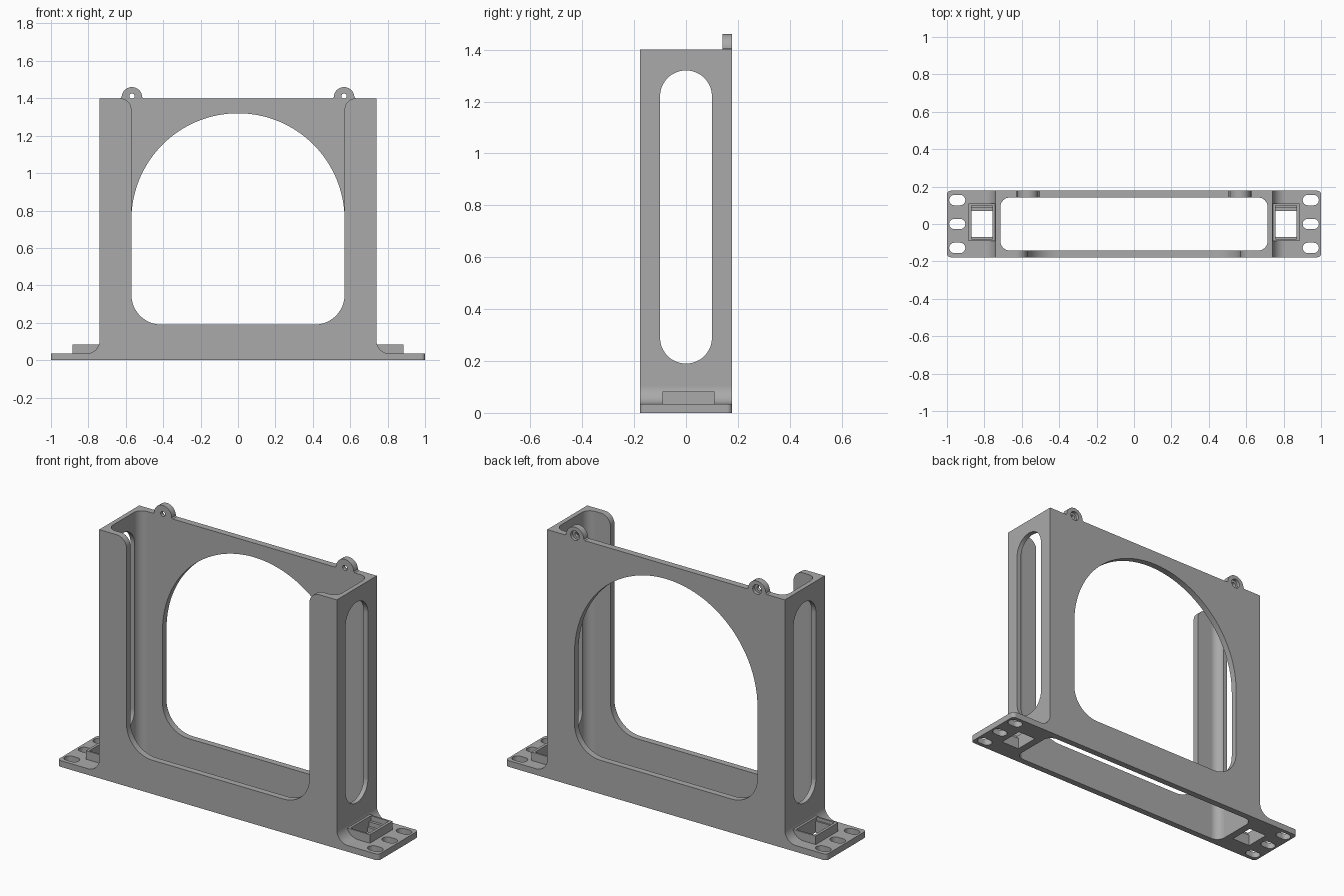
import bpy, bmesh, math

cube = bpy.data.objects.get("Cube")
if cube:
    bpy.data.objects.remove(cube, do_unlink=True)

# Single matte grey
grey = bpy.data.materials.new("mid_grey")
grey.use_nodes = True
GREY = (0.4, 0.4, 0.4, 1)
grey.diffuse_color = GREY
grey.node_tree.nodes["Principled BSDF"].inputs["Base Color"].default_value = GREY

# Main dimensions
HALF_W, HALF_D, TOP, PLATE = 0.74, 0.178, 1.40, 0.035
IN_X, IN_Y = 0.714, 0.142


def arc(cx, cy, r, a0, a1, n=12):
    """Points along a circular arc, angles in degrees."""
    angles = [math.radians(a0 + (a1 - a0) * i / n) for i in range(n + 1)]
    return [(cx + r * math.cos(a), cy + r * math.sin(a)) for a in angles]


def rounded_rect(x0, x1, y0, y1, r, n=12):
    return (arc(x1 - r, y0 + r, r, -90, 0, n) + arc(x1 - r, y1 - r, r, 0, 90, n)
            + arc(x0 + r, y1 - r, r, 90, 180, n) + arc(x0 + r, y0 + r, r, 180, 270, n))


def mirrored(half):
    """Close a right-hand half profile with its mirror image."""
    return half + [(-x, y) for x, y in reversed(half)]


def prism(name, pts, axis, w0, w1):
    """Extrude a 2D profile along an axis."""
    place = {"x": lambda u, v, w: (w, u, v),
             "y": lambda u, v, w: (u, w, v),
             "z": lambda u, v, w: (u, v, w)}[axis]
    bm = bmesh.new()
    lo = [bm.verts.new(place(u, v, w0)) for u, v in pts]
    hi = [bm.verts.new(place(u, v, w1)) for u, v in pts]
    bm.faces.new(lo)
    bm.faces.new(hi)
    for i in range(len(pts)):
        j = (i + 1) % len(pts)
        bm.faces.new((lo[i], lo[j], hi[j], hi[i]))
    bmesh.ops.remove_doubles(bm, verts=bm.verts, dist=1e-5)
    bmesh.ops.recalc_face_normals(bm, faces=bm.faces)
    mesh = bpy.data.meshes.new(name)
    bm.to_mesh(mesh)
    bm.free()
    mesh.materials.append(grey)
    obj = bpy.data.objects.new(name, mesh)
    bpy.context.collection.objects.link(obj)
    return obj


def combine(target, tool, operation="DIFFERENCE", keep=False):
    """Apply a boolean and discard the tool."""
    bpy.context.view_layer.objects.active = target
    mod = target.modifiers.new("boolean", "BOOLEAN")
    mod.operation, mod.solver, mod.object = operation, "EXACT", tool
    bpy.ops.object.modifier_apply(modifier=mod.name)
    if not keep:
        bpy.data.objects.remove(tool, do_unlink=True)


# Frame body with foot plates and filleted junctions
outline = mirrored([(1, 0), (1, PLATE)] + arc(0.81, 0.105, 0.07, 270, 180) + [(HALF_W, TOP)])
frame = prism("frame", outline, "y", -HALF_D, HALF_D)

# Round the foot plate corners
bm = bmesh.new()
bm.from_mesh(frame.data)
corners = [e for e in bm.edges if all(abs(v.co.x) > 0.99 for v in e.verts)
           and abs(e.verts[0].co.z - e.verts[1].co.z) > 0.01]
bmesh.ops.bevel(bm, geom=corners, offset=0.02, segments=5, affect="EDGES", profile=0.5)
bm.to_mesh(frame.data)
bm.free()

# Hanging ears on the back wall
for s in (-1, 1):
    x = 0.567 * s
    ear = [(x - 0.062, 1.38), (x + 0.062, 1.38), (x + 0.062, 1.40)]
    ear += arc(x, 1.405, 0.055, 0, 180, 28) + [(x - 0.062, 1.40)]
    combine(frame, prism("ear", ear, "y", IN_Y - 0.001, HALF_D), "UNION")

# Hollow interior, open at top and bottom
combine(frame, prism("cavity", rounded_rect(-IN_X, IN_X, -IN_Y, IN_Y, 0.05), "z", -0.2, 1.397))
combine(frame, prism("cavity_top", rounded_rect(-IN_X, IN_X, -IN_Y, IN_Y - 0.0005, 0.05), "z", 1.39, 1.6))

# Front opening, running out through the top with rounded corners
low_corner = arc(0.41, 0.35, 0.16, -90, 0)
front = mirrored(low_corner + arc(0.63, 1.34, 0.06, 180, 90) + [(0.63, 1.6)])
combine(frame, prism("front_opening", front, "y", -0.4, 0))

# Arched back opening
arch = mirrored(low_corner + arc(0, 0.75, 0.57, 0, 89, 36))
combine(frame, prism("back_opening", arch, "y", 0, 0.4))

# Side slots through both walls
combine(frame, prism("side_slots", rounded_rect(-0.1, 0.1, 0.19, 1.32, 0.0999), "x", -0.9, 0.9))

sockets = []
for s, side in ((-1, "right"), (1, "left")):
    # Ear holes, counterbored from the back
    x = 0.567 * s
    combine(frame, prism("ear_hole", arc(x, 1.412, 0.014, 0, 345, 23), "y", 0.1, 0.3))
    combine(frame, prism("ear_bore", arc(x, 1.412, 0.027, 0, 345, 23), "y", 0.16, 0.3))

    # Mounting slots in the foot plate
    xs = sorted((0.902 * s, 0.988 * s))
    for y in (-0.128, 0, 0.128):
        slot = rounded_rect(*xs, y - 0.028, y + 0.028, 0.0279, 8)
        combine(frame, prism("mount_slot", slot, "z", -0.1, 0.1))

    # Raised socket with a stepped through-hole
    xs = sorted((0.7405 * s, 0.885 * s))
    block = [(-0.09, PLATE), (0.11, PLATE), (0.11, 0.083), (-0.09, 0.083)]
    socket = prism(side + "_socket", block, "x", *xs)
    xs = sorted((0.757 * s, 0.870 * s))
    step = [(-0.07, -0.1), (0.07, -0.1), (0.07, 0.03), (0.085, 0.03), (0.085, 0.055),
            (0.1, 0.055), (0.1, 0.2), (-0.08, 0.2), (-0.08, 0.065), (-0.07, 0.065)]
    cutter = prism("socket_hole", step, "x", *xs)
    combine(socket, cutter, keep=True)
    combine(frame, cutter)
    sockets.append(socket)

# Smooth curved surfaces, keep crisp edges
for obj in [frame] + sockets:
    bpy.ops.object.select_all(action="DESELECT")
    obj.select_set(True)
    bpy.context.view_layer.objects.active = obj
    bpy.ops.object.shade_smooth_by_angle(angle=math.radians(30))
    weighted = obj.modifiers.new("weighted_normals", "WEIGHTED_NORMAL")
    weighted.keep_sharp = True
